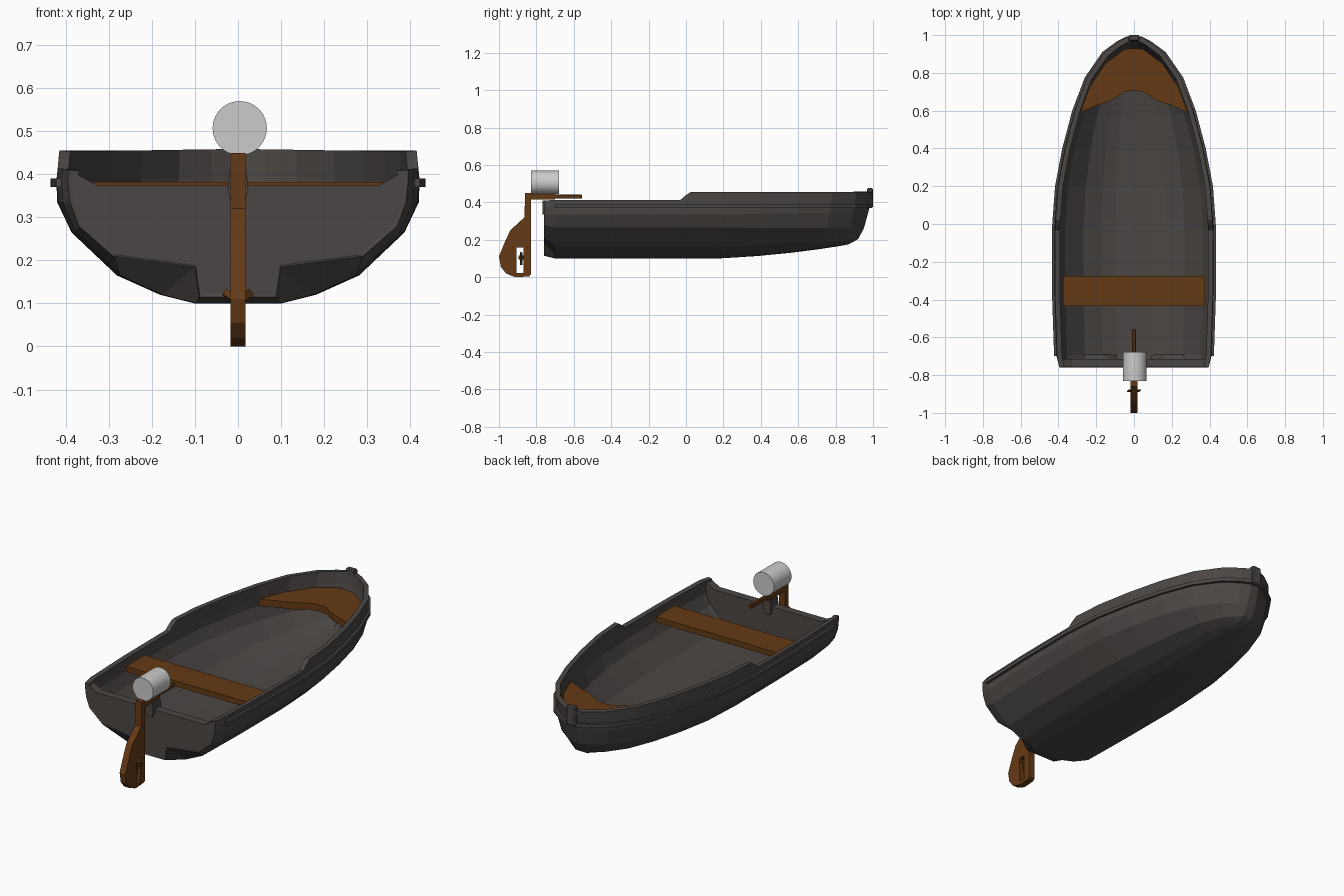
import bpy, bmesh, math
from mathutils import Matrix

if "Cube" in bpy.data.objects:
    bpy.data.objects.remove(bpy.data.objects["Cube"])


def material(name, rgb):
    m = bpy.data.materials.new(name)
    m.diffuse_color = (*rgb, 1)
    m.use_nodes = True
    m.node_tree.nodes["Principled BSDF"].inputs["Base Color"].default_value = m.diffuse_color
    return m


DARK = material("dark hull", (0.07, 0.062, 0.058))
WOOD = material("brown wood", (0.13, 0.042, 0.007))


def make(name, bm, mat=None):
    me = bpy.data.meshes.new(name)
    bm.to_mesh(me)
    bm.free()
    ob = bpy.data.objects.new(name, me)
    bpy.context.collection.objects.link(ob)
    if mat:
        me.materials.append(mat)
    return ob


def bevel(ob, width, segments=1):
    b = ob.modifiers.new("bevel", "BEVEL")
    b.width, b.segments = width, segments
    return ob


def box(name, x, y, z, mat=None):
    bm = bmesh.new()
    bmesh.ops.create_cube(bm, size=1)
    for v in bm.verts:
        v.co = [(a + b) / 2 + c * (b - a) for (a, b), c in zip((x, y, z), v.co)]
    return make(name, bm, mat)


def prism(name, pts, axis, lo, hi, mat):
    """Extrude a 2D outline between lo and hi along an axis."""
    bm = bmesh.new()
    put = lambda p, d: (p[:axis] + (d,) + p[axis:])
    f = bm.faces.new([bm.verts.new(put(p, lo)) for p in pts])
    new = bmesh.ops.extrude_face_region(bm, geom=[f])["geom"]
    for v in new:
        if isinstance(v, bmesh.types.BMVert):
            v.co[axis] = hi
    bmesh.ops.recalc_face_normals(bm, faces=bm.faces)
    return make(name, bm, mat)


def mirrored(half):
    """Complete a half outline that starts and ends off the centre line."""
    return half + [(-x, z) for x, z in reversed(half) if x > 1e-6]


# Hull lines: plan stations (y, half width) and section levels
# (half width, z amidships, y factor at bow, z at bow)
PLAN = [(-.76, .395), (-.70, .41), (-.4, .42), (-.03, .422), (-.005, .42), (.025, .418),
        (.2, .405), (.4, .367), (.6, .315), (.78, .248), (.91, .155), (.97, .075), (.995, .025)]
LEVELS = [(0, .10, .87, .175), (.10, .10, .88, .18), (.18, .12, .90, .19), (.28, .165, .925, .205),
          (.385, .265, .955, .26), (.418, .335, .98, .35), (.42, .385, .99, .39), (.417, .455, 1, .455)]
STERN = [(0, .115), (.09, .115), (.10, .185), (.29, .21), (.37, .28), (.39, .335), (.395, .38), (.395, .41)]


def section(i):
    y, w = PLAN[i]
    if i == 0:
        return [(x, y, z) for x, z in STERN]
    pts = []
    for k, (lw, z, fy, ze) in enumerate(LEVELS):
        t = max(0, (y - .15) / .845)
        z += (ze - z) * t ** 1.4
        if k == 7 and y < .02:
            z = .435 if y > -.02 else .413
        yy = y * (1 + (fy - 1) * max(0, y) ** 1.5) if y > 0 else y
        x = lw * w / .42 if k == 0 or i < len(PLAN) - 1 else .025
        pts.append((x, yy, z))
    return pts


# Hull shell
bm = bmesh.new()
rings = []
for i in range(len(PLAN)):
    s = section(i)
    left = [bm.verts.new((-x, y, z)) for x, y, z in reversed(s[1:])]
    rings.append(left + [bm.verts.new(p) for p in s])
n = len(rings[0])
for a, b in zip(rings, rings[1:]):
    for k in range(n - 1):
        bm.faces.new((a[k], a[k + 1], b[k + 1], b[k]))
r = rings[-1]
for k in range(n // 2 - 1):
    bm.faces.new((r[k], r[k + 1], r[n - 2 - k], r[n - 1 - k]))
bm.faces.new((r[n // 2 - 1], r[n // 2], r[n // 2 + 1]))
bmesh.ops.recalc_face_normals(bm, faces=bm.faces)
bm.faces.ensure_lookup_table()
if min(bm.faces, key=lambda f: f.calc_center_median().z).normal.z > 0:
    bmesh.ops.reverse_faces(bm, faces=bm.faces)
hull = make("hull", bm, DARK)
sol = hull.modifiers.new("thickness", "SOLIDIFY")
sol.thickness, sol.offset = .026, -1

# Transom board with lowered top edge
half = [(x * .985, z + .003) for x, z in STERN[1:7]]
prism("transom", mirrored(half + [(.385, .408), (.365, .395), (.325, .374)]), 1, -.758, -.715, DARK)

# Rub rail running around both sides and the bow
bm = bmesh.new()
path = [section(i)[6] for i in range(1, len(PLAN))]
path = [(x, y) for x, y, z in path]
path += [(-x, y) for x, y in reversed(path)]
prev = None
for x, y in path:
    o = .013 * (1 if x > 0 else -1)
    oy = .008 if y > .9 else 0
    q = [bm.verts.new(p) for p in ((x - o, y - oy, .37), (x + o, y + oy, .37),
                                   (x + o, y + oy, .39), (x - o, y - oy, .39))]
    if prev:
        for k in range(4):
            bm.faces.new((prev[k], prev[k - 1], q[k - 1], q[k]))
    else:
        first = q
    prev = q
bm.faces.new(first)
bm.faces.new(prev)
bmesh.ops.recalc_face_normals(bm, faces=bm.faces)
make("rub_rail", bm, DARK)

# Stem head at the bow
bevel(box("stem_head", (-.028, .028), (.968, 1.0), (.37, .477), DARK), .006)

# Seats
box("aft_seat", (-.375, .375), (-.435, -.275), (.352, .382), WOOD)
bow = [(0, .93), (.05, .925), (.15, .85), (.235, .725), (.285, .59), (.205, .625), (.13, .65), (.05, .70), (0, .706)]
prism("bow_seat", bow + [(-x, y) for x, y in reversed(bow[1:-1])], 2, .345, .382, WOOD)

# Motor leg with a window for the propeller
leg = [(-.56, .425), (-.56, .44), (-.70, .448), (-.86, .45), (-.864, .32), (-.94, .25), (-.972, .18), (-1.0, .11),
       (-.99, .055), (-.962, .02), (-.92, .003), (-.90, 0), (-.838, .005), (-.83, .015), (-.83, .415), (-.70, .415),
       (-.69, .425)]
motor_leg = prism("motor_leg", leg[2:16], 0, -.018, .018, WOOD)
cutter = box("window_cutter", (-.1, .1), (-.906, -.87), (.022, .158))
cutter.hide_render = True
cutter.hide_viewport = True
cut = motor_leg.modifiers.new("window", "BOOLEAN")
cut.object, cut.operation, cut.solver = cutter, "DIFFERENCE", "EXACT"
bevel(box("tiller", (-.01, .01), (-.705, -.555), (.42, .442), WOOD), .004)

# Clamp holding the leg to the transom
prism("clamp", [(-.02, .41), (.02, .41), (.024, .36), (.016, .335), (-.016, .335), (-.024, .36)],
      1, -.768, -.70, DARK)


# Cylinders along y
def rod(name, x, z, y0, y1, radius, sides, mat=None):
    bm = bmesh.new()
    m = Matrix.Translation((x, (y0 + y1) / 2, z)) @ Matrix.Rotation(math.pi / 2, 4, "X")
    bmesh.ops.create_cone(bm, cap_ends=True, segments=sides, radius1=radius, radius2=radius,
                          depth=y1 - y0, matrix=m)
    for f in bm.faces:
        f.smooth = len(f.verts) == 4
    return make(name, bm, mat)


rod("motor_head", .004, .507, -.83, -.678, .063, 40)
rod("propeller_hub", 0, .105, -.895, -.86, .01, 12, WOOD)

# Propeller blades
for i, deg in enumerate((35, 145, 270)):
    bm = bmesh.new()
    bmesh.ops.create_cube(bm, size=1)
    m = (Matrix.Translation((0, -.882, .105)) @ Matrix.Rotation(-math.radians(deg), 4, "Y")
         @ Matrix.Translation((.021, 0, 0)) @ Matrix.Rotation(.5, 4, "X")
         @ Matrix.Diagonal((.036, .005, .018, 1)))
    bmesh.ops.transform(bm, matrix=m, verts=bm.verts)
    make(f"propeller_blade_{i + 1}", bm, WOOD)
